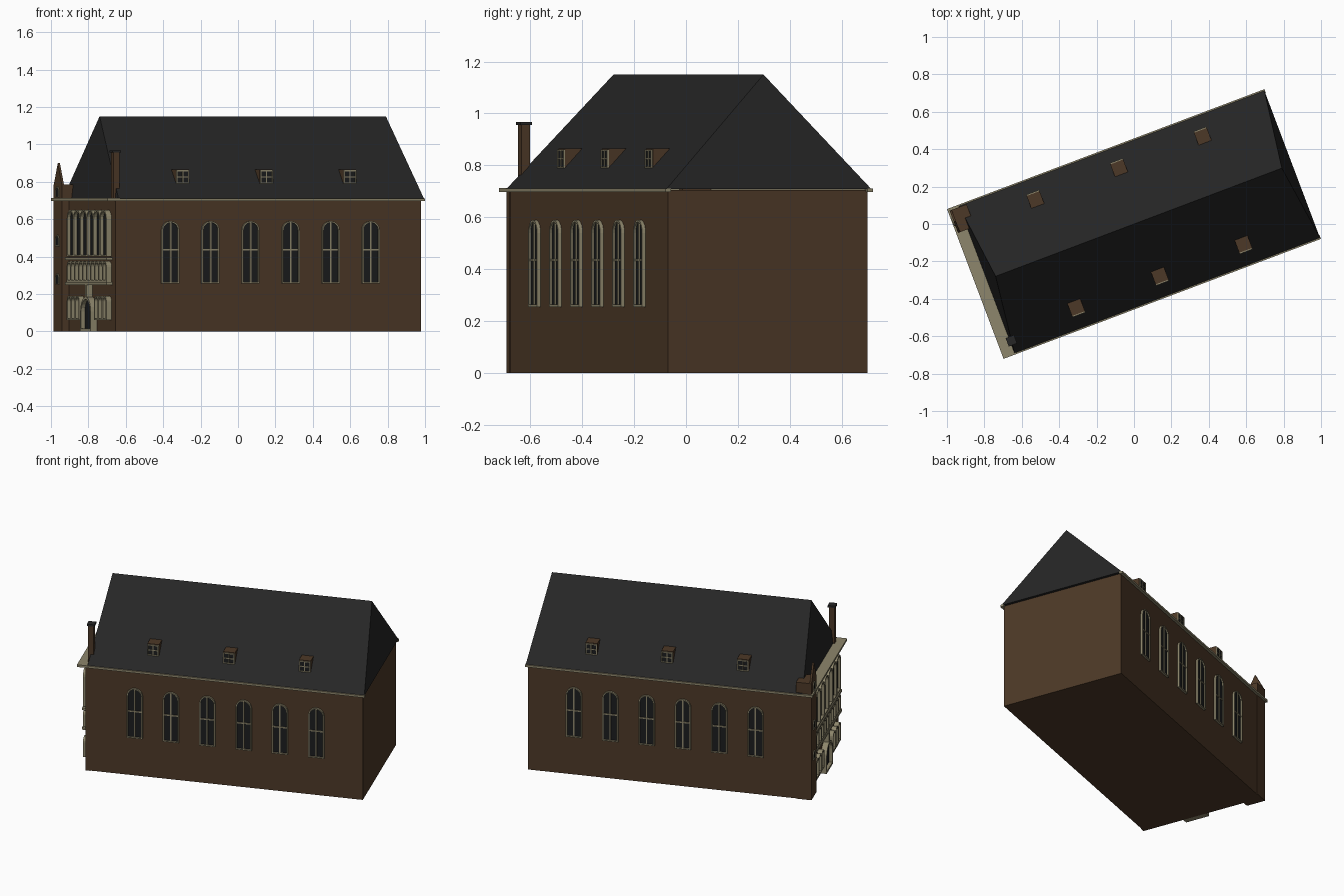
import bpy, bmesh, math
from mathutils import Matrix, Vector

if "Cube" in bpy.data.objects:
    bpy.data.objects.remove(bpy.data.objects["Cube"], do_unlink=True)

TURN = Matrix.Rotation(math.radians(20.7), 4, 'Z')   # the hall stands askew


def material(name, rgb):
    m = bpy.data.materials.new(name)
    m.use_nodes = True
    m.diffuse_color = (*rgb, 1)
    m.node_tree.nodes["Principled BSDF"].inputs["Base Color"].default_value = (*rgb, 1)
    return m


BRICK = material("brown brick", (.073, .040, .020))
SAND = material("pale sandstone", (.27, .24, .15))
SLATE = material("dark slate", (.019, .019, .019))
GLASS = material("black glass", (.011, .012, .013))


def finish(bm, name, mat):
    bmesh.ops.recalc_face_normals(bm, faces=bm.faces)
    bm.transform(TURN)
    me = bpy.data.meshes.new(name)
    bm.to_mesh(me)
    bm.free()
    me.materials.append(mat)
    ob = bpy.data.objects.new(name, me)
    bpy.context.collection.objects.link(ob)
    return ob


def box(bm, u, v, z):
    size = Vector((u[1] - u[0], v[1] - v[0], z[1] - z[0]))
    mid = Vector((u[0] + u[1], v[0] + v[1], z[0] + z[1])) / 2
    bmesh.ops.create_cube(bm, size=1, matrix=Matrix.Translation(mid) @ Matrix.Diagonal((*size, 1)))


def single_box(name, mat, *ranges):
    bm = bmesh.new()
    box(bm, *ranges)
    return finish(bm, name, mat)


# Wall placements: (along, height, outward depth) -> hall coordinates
def on_front(a, z, d): return (a, -.412 - d, z)
def on_back(a, z, d): return (a, .412 + d, z)
def on_facade(a, z, d): return (-.857 - d, a, z)
def on_turret(a, z, d): return (-.897 - d, a, z)


def prism(bm, pts, place, d0, d1):
    lo = [bm.verts.new(place(a, z, d0)) for a, z in pts]
    hi = [bm.verts.new(place(a, z, d1)) for a, z in pts]
    bm.faces.new(lo)
    bm.faces.new(hi)
    for i in range(len(pts)):
        j = (i + 1) % len(pts)
        bm.faces.new((lo[i], lo[j], hi[j], hi[i]))


def bar(bm, place, a, z, d0, d1):
    prism(bm, [(a[0], z[0]), (a[1], z[0]), (a[1], z[1]), (a[0], z[1])], place, d0, d1)


def arch(c, half, z0, z1, steps=10):
    pts = [(c - half, z0), (c + half, z0)]
    for i in range(steps + 1):
        t = math.pi * i / steps
        pts.append((c + half * math.cos(t), z1 - half + half * math.sin(t)))
    return pts


def ring(bm, outer, inner, place, d0, d1):
    loops = [[bm.verts.new(place(a, z, d)) for a, z in pts]
             for pts, d in ((outer, d0), (outer, d1), (inner, d1), (inner, d0))]
    n = len(outer)
    for k in range(4):
        p, q = loops[k], loops[(k + 1) % 4]
        for i in range(n):
            j = (i + 1) % n
            bm.faces.new((p[i], p[j], q[j], q[i]))


def arched_light(frame, glass, place, c, half, z0, z1, t, d):
    ring(frame, arch(c, half, z0, z1), arch(c, half - t, z0 + t, z1 - t), place, 0, d)
    prism(glass, arch(c, half - t, z0 + t, z1 - t), place, 0, d * .4)


# Walls
single_box("main_walls", BRICK, (-.84, .892), (-.411, .411), (0, .705))
single_box("facade_wall", BRICK, (-.857, -.825), (-.415, .415), (0, .705))

# Roof, steeply hipped at both ends
bm = bmesh.new()
base = [bm.verts.new(p) for p in ((-.842, -.422, .709), (.904, -.422, .709),
                                  (.904, .422, .709), (-.842, .422, .709))]
r0, r1 = bm.verts.new((-.791, 0, 1.15)), bm.verts.new((.845, 0, 1.15))
for f in ([base[0], base[1], r1, r0], [base[2], base[3], r0, r1],
          [base[1], base[2], r1], [base[3], base[0], r0], base[::-1]):
    bm.faces.new(f)
finish(bm, "roof", SLATE)

# Cornice: gutters on the long sides, a broad ledge over the facade
bm = bmesh.new()
for s in (-1, 1):
    box(bm, (-.907, .907), sorted((s * .405, s * .428)), (.697, .711))
box(bm, (-.907, -.835), (-.428, .428), (.698, .712))
finish(bm, "cornice", SAND)

# Tall arched windows along both sides
for side, place in (("front", on_front), ("back", on_back)):
    frame, glass = bmesh.new(), bmesh.new()
    for i in range(6):
        c = -.545 + .229 * i
        arched_light(frame, glass, place, c, .05, .255, .59, .008, .014)
        bar(frame, place, (c - .004, c + .004), (.26, .585), .004, .011)
        bar(frame, place, (c - .045, c + .045), (.431, .439), .004, .011)
    finish(frame, side + "_window_frames", SAND)
    finish(glass, side + "_window_glass", GLASS)

# Dormers on both slopes
body, frame, glass = bmesh.new(), bmesh.new(), bmesh.new()
for s in (-1, 1):
    def on_dormer(a, z, d): return (a, s * (.343 + d), z)
    for c in (-.447, .031, .509):
        prism(body, [(.343, .785), (.343, .866), (.268, .866)],
              lambda a, z, d: (c + d, s * a, z), -.037, .037)
        bar(glass, on_dormer, (c - .033, c + .033), (.791, .86), 0, .003)
        for a in (-.033, 0, .033):
            bar(frame, on_dormer, (c + a - .003, c + a + .003), (.791, .861), 0, .007)
        for z in (.793, .826, .859):
            bar(frame, on_dormer, (c - .035, c + .035), (z - .003, z + .003), 0, .007)
finish(body, "dormers", BRICK)
finish(frame, "dormer_frames", SAND)
finish(glass, "dormer_glass", GLASS)

# Chimney
CU, CV = -.834, -.352
for name, mat, h, z in (("chimney", BRICK, .018, (.70, .957)),
                        ("chimney_cap", SLATE, .024, (.955, .968))):
    single_box(name, mat, (CU - h, CU + h), (CV - h, CV + h), z)

# Corner turret with a pointed gable
single_box("turret", BRICK, (-.897, -.80), (.288, .415), (0, .785))
bm = bmesh.new()
prism(bm, [(.288, .78), (.415, .78), (.3515, .9)], on_turret, -.012, 0)
finish(bm, "turret_gable", BRICK)
frame, glass = bmesh.new(), bmesh.new()
for z in (.25, .455, .715):
    arched_light(frame, glass, on_turret, .352, .024, z, z + .06, .006, .006)
finish(frame, "turret_window_frames", SAND)
finish(glass, "turret_window_glass", GLASS)

# Facade: rows of lights under two ledges, and the door
frame, glass = bmesh.new(), bmesh.new()
MID, HALF = -.056, .30


def light_row(c, half, count, z0, z1):
    w = half / count
    for i in range(count):
        arched_light(frame, glass, on_facade, c - half + w * (2 * i + 1), w, z0, z1, .009, .03)


light_row(MID, HALF, 6, .40, .65)
light_row(MID, HALF, 10, .265, .375)
for s in (-1, 1):
    light_row(MID + s * .205, .095, 3, .06, .19)
for z in (.388, .256):
    bar(frame, on_facade, (MID - HALF - .012, MID + HALF + .012), (z - .007, z + .007), 0, .034)
bar(frame, on_facade, (MID - .012, MID + .012), (.18, .255), 0, .034)
finish(frame, "facade_window_frames", SAND)
finish(glass, "facade_window_glass", GLASS)

surround, door = bmesh.new(), bmesh.new()
arched_light(surround, door, on_facade, MID, .08, 0, .185, .014, .036)
finish(surround, "door_surround", SAND)
finish(door, "door", GLASS)
